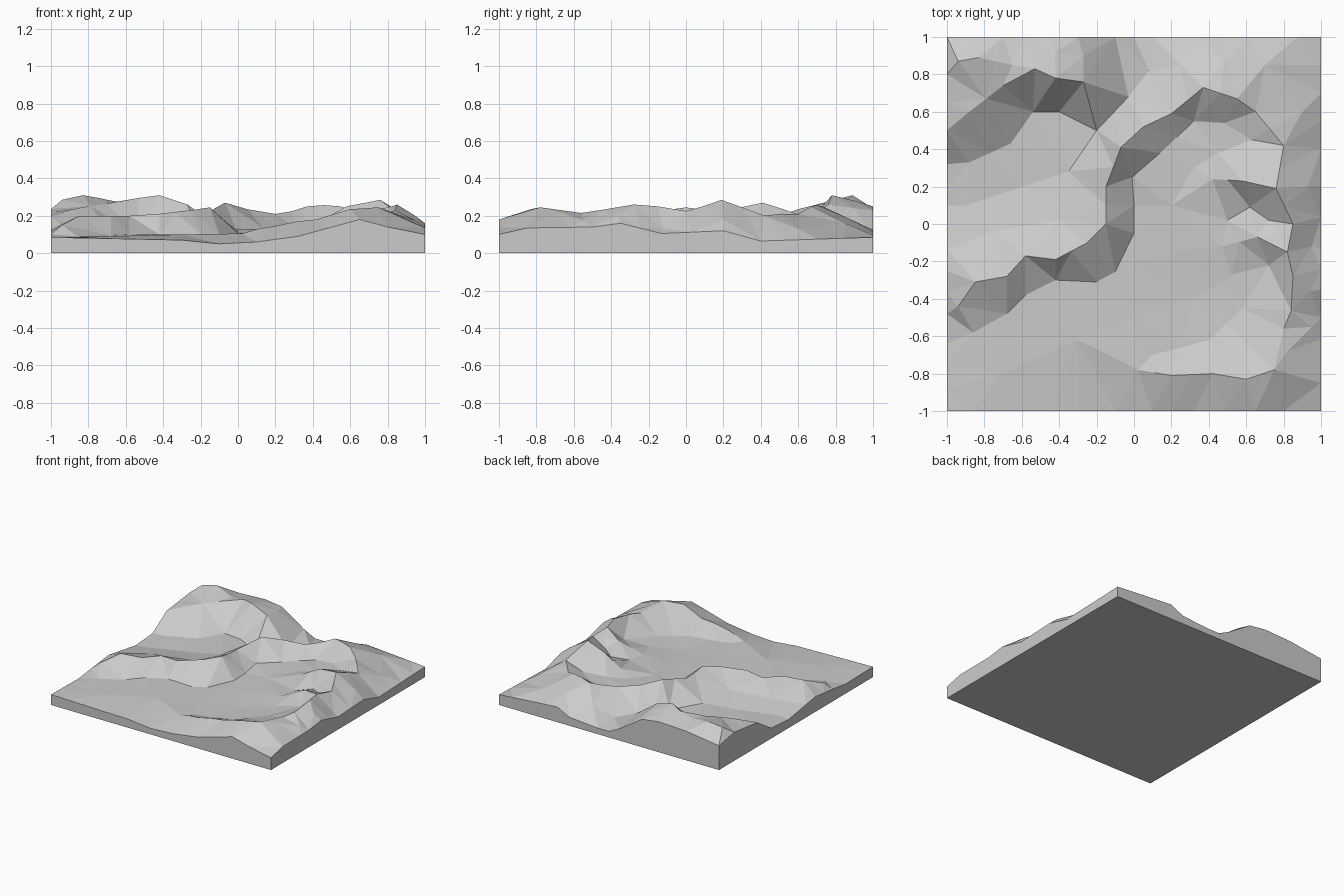
import bpy, bmesh, math, random
from mathutils import Vector
from mathutils.geometry import delaunay_2d_cdt

random.seed(4)
points = {}


def trace(path, step=0.14, rough=0.0):
    """Resample a terrain line and collect its points."""
    for a, b in zip(path, path[1:]):
        a, b = Vector(a), Vector(b)
        n = max(1, round((b - a).length / step))
        for i in range(n + 1):
            p = a.lerp(b, i / n)
            key = (round(p.x, 3), round(p.y, 3))
            if key in points:
                continue
            inner = 0 < i < n
            points[key] = p.z + (random.uniform(-rough, rough) if inner else 0)


# Rim heights along the four sides of the slab
front = [(-1, .085), (-.3, .07), (-.1, .05), (.1, .06), (.32, .09), (.65, .18), (.8, .14), (1, .10)]
right = [(-1, .10), (-.85, .135), (-.5, .14), (-.35, .16), (-.13, .105), (.2, .12), (.4, .065), (.7, .075), (1, .085)]
back = [(-1, .2), (-.7, .24), (-.45, .25), (-.3, .23), (-.1, .1), (0, .05), (.1, .05), (.36, .07), (.47, .125), (.75, .105), (1, .085)]
left = [(-1, .085), (-.64, .08), (-.48, .1), (-.25, .125), (.1, .07), (.32, .085), (.5, .2), (.8, .235), (1, .2)]
trace([(x, -1, z) for x, z in front])
trace([(x, 1, z) for x, z in back])
trace([(1, y, z) for y, z in right])
trace([(-1, y, z) for y, z in left])

# Ridge lines
ridges = [
    # back hill crest and brow
    [(-.94, .87, .285), (-.83, .89, .31), (-.65, .85, .275), (-.53, .83, .295), (-.42, .78, .31), (-.27, .76, .26)],
    [(-.88, .6, .235), (-.7, .74, .265)],
    [(-.42, .92, .275), (-.27, .9, .24)],
    # middle ridge running from the left edge to the north ridge
    [(-.94, -.44, .15), (-.85, -.31, .2), (-.68, -.28, .2), (-.58, -.17, .2), (-.42, -.19, .21),
     (-.25, -.1, .23), (-.15, 0, .245), (-.15, .2, .225), (-.07, .41, .27)],
    # north ridge
    [(-.07, .41, .27), (.05, .52, .235), (.2, .59, .21), (.37, .73, .25), (.55, .67, .25), (.65, .6, .21)],
    # east crest, turning into the front ridge
    [(.65, .6, .21), (.8, .42, .2), (.76, .19, .285), (.85, 0, .225), (.82, -.15, .25), (.85, -.28, .26),
     (.88, -.37, .23), (.8, -.56, .215), (.82, -.68, .22), (.75, -.78, .245), (.6, -.83, .235),
     (.42, -.8, .18), (.2, -.81, .145), (.02, -.78, .105)],
    # west spurs of the east hill
    [(.42, .24, .16), (.58, .23, .25)],
    [(.47, -.12, .13), (.66, -.07, .21), (.78, -.05, .215)],
]
for line in ridges:
    trace(line, 0.12, 0.008)

# Foot lines and gullies
feet = [
    [(-.88, .33, .09), (-.66, .43, .09), (-.54, .6, .1), (-.4, .6, .09), (-.2, .5, .09), (-.03, .68, .085), (.08, .82, .075)],
    [(-.86, -.58, .09), (-.68, -.48, .095), (-.58, -.38, .1), (-.42, -.3, .1), (-.2, -.31, .1), (0, -.2, .105), (.0, .1, .11),
     (-.01, .25, .13), (.14, .38, .13), (.32, .55, .13), (.48, .54, .15)],
    [(.5, .02, .13), (.62, .09, .15), (.72, .02, .165)],
    [(.52, -.27, .12), (.72, -.22, .15)],
    [(.5, -.3, .115), (.58, -.45, .125), (.4, -.62, .11), (.1, -.7, .1)],
    [(.45, .38, .14), (.63, .45, .165)],
]
for line in feet:
    trace(line, 0.15, 0.004)

# Flat ground: upper basin, lower valley, outer slopes
flats = [
    [(-.9, .1, .08), (-.6, .2, .085), (-.35, .28, .1)],
    [(-.75, -.04, .12), (-.4, .02, .135)],
    [(-.7, -.8, .09), (-.3, -.62, .1), (0, -.5, .1), (.3, -.4, .1)],
    [(.2, -.15, .11), (.2, .1, .12), (.32, .3, .13)],
    [(.25, .85, .14), (.48, .87, .185), (.7, .85, .16), (.9, .6, .13)],
    [(.93, .2, .18), (.95, -.12, .13), (.94, -.36, .205), (.95, -.55, .175)],
]
for line in flats:
    trace(line, 0.3)

# Triangulate the collected points into one faceted surface
xy = [Vector(k) for k in points]
heights = list(points.values())
verts, _, faces, orig, _, _ = delaunay_2d_cdt(xy, [], [], 0, 1e-5)
bm = bmesh.new()
top = [bm.verts.new((v.x, v.y, heights[o[0]])) for v, o in zip(verts, orig)]
for f in faces:
    bm.faces.new([top[i] for i in f])

# Side walls and underside
rim = [e for e in bm.edges if e.is_boundary]
wall = bmesh.ops.extrude_edge_only(bm, edges=rim)["geom"]
for v in wall:
    if isinstance(v, bmesh.types.BMVert):
        v.co.z = 0
bmesh.ops.holes_fill(bm, edges=[e for e in bm.edges if e.is_boundary], sides=0)
bmesh.ops.recalc_face_normals(bm, faces=bm.faces)

mesh = bpy.data.meshes.new("terrain_block")
bm.to_mesh(mesh)
bm.free()
bpy.context.collection.objects.link(bpy.data.objects.new("terrain_block", mesh))
